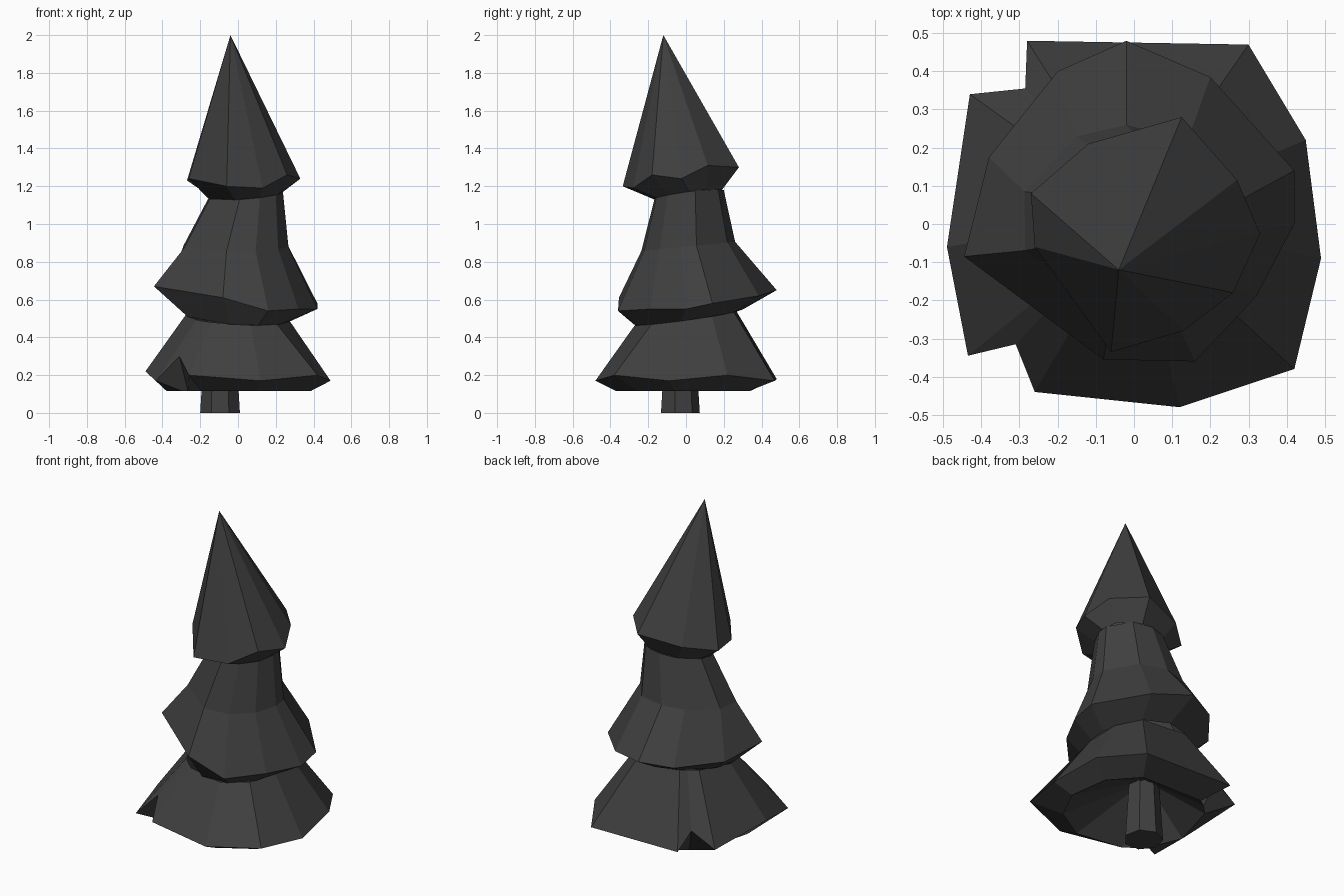
import bpy, bmesh, math

if "Cube" in bpy.data.objects:
    bpy.data.objects.remove(bpy.data.objects["Cube"])

dark = bpy.data.materials.new("dark_grey")
dark.diffuse_color = (0.05, 0.05, 0.05, 1)
dark.use_nodes = True
dark.node_tree.nodes["Principled BSDF"].inputs["Base Color"].default_value = dark.diffuse_color


def add_object(name, bm):
    bmesh.ops.recalc_face_normals(bm, faces=bm.faces)
    mesh = bpy.data.meshes.new(name)
    bm.to_mesh(mesh)
    bm.free()
    mesh.materials.append(dark)
    obj = bpy.data.objects.new(name, mesh)
    bpy.context.collection.objects.link(obj)


def oval(rim, x0, x1, y0, y1, z, tx=0, ty=0):
    """Tilted oval ring with one point in the direction of every rim point."""
    cx = (min(p[0] for p in rim) + max(p[0] for p in rim)) / 2
    cy = (min(p[1] for p in rim) + max(p[1] for p in rim)) / 2
    ring = []
    for px, py, _ in rim:
        a = math.atan2(py - cy, px - cx)
        x = (x0 + x1) / 2 + (x1 - x0) / 2 * math.cos(a)
        y = (y0 + y1) / 2 + (y1 - y0) / 2 * math.sin(a)
        ring.append((x, y, z + tx * x + ty * y))
    return ring


def tier(name, rim, below, above, tip=None):
    """Skirt of branches: rings below the rim, the rim, rings above, optional tip."""
    bm = bmesh.new()
    rings = [oval(rim, *b) for b in below] + [rim] + [oval(rim, *a) for a in above]
    loops = [[bm.verts.new(p) for p in r] for r in rings]
    n = len(rim)
    for lo, hi in zip(loops, loops[1:]):
        for i in range(n):
            j = (i + 1) % n
            bm.faces.new((lo[i], lo[j], hi[j], hi[i]))
    if tip:
        t = bm.verts.new(tip)
        for i in range(n):
            bm.faces.new((loops[-1][i], loops[-1][(i + 1) % n], t))
    add_object(name, bm)


# Trunk
bm = bmesh.new()
bmesh.ops.create_cone(bm, cap_ends=True, segments=7, radius1=0.108, radius2=0.085, depth=0.36)
bmesh.ops.translate(bm, verts=bm.verts, vec=(-0.095, -0.035, 0.18))
add_object("trunk", bm)

# Lower branches, with two notches on the left and a hollow underside
tier("lower_branches",
     [(0.49, -0.09, 0.17), (0.45, 0.22, 0.20), (0.30, 0.47, 0.17), (-0.28, 0.48, 0.18),
      (-0.285, 0.355, 0.26), (-0.43, 0.34, 0.18), (-0.49, -0.06, 0.22), (-0.435, -0.345, 0.17),
      (-0.31, -0.315, 0.30), (-0.26, -0.44, 0.20), (0.12, -0.48, 0.17), (0.42, -0.38, 0.20)],
     [(-0.17, -0.02, -0.11, 0.04, 0.33), (-0.38, 0.39, -0.38, 0.39, 0.115)],
     [(-0.28, 0.28, -0.28, 0.30, 0.505, -0.055, 0.14)])

# Middle branches
tier("middle_branches",
     [(0.42, 0.0, 0.55), (0.42, 0.14, 0.58), (0.20, 0.385, 0.62), (-0.02, 0.48, 0.65),
      (-0.20, 0.40, 0.63), (-0.38, 0.175, 0.63), (-0.445, -0.085, 0.67), (-0.08, -0.355, 0.61),
      (0.16, -0.36, 0.54), (0.32, -0.19, 0.55)],
     [(-0.28, 0.28, -0.28, 0.30, 0.505, -0.055, 0.14)],
     [(-0.30, 0.27, -0.24, 0.26, 0.88, 0, 0.1), (-0.16, 0.24, -0.17, 0.20, 1.15, 0.08, 0.13)])

# Top branches, rising to a leaning tip
tier("top_branches",
     [(0.33, -0.025, 1.24), (0.27, 0.115, 1.31), (0.125, 0.28, 1.30), (-0.12, 0.21, 1.26),
      (-0.27, 0.08, 1.23), (-0.26, -0.06, 1.24), (-0.06, -0.335, 1.20), (0.13, -0.28, 1.19),
      (0.26, -0.18, 1.26)],
     [(-0.16, 0.24, -0.17, 0.20, 1.15, 0.08, 0.13)],
     [], tip=(-0.04, -0.12, 2.0))
